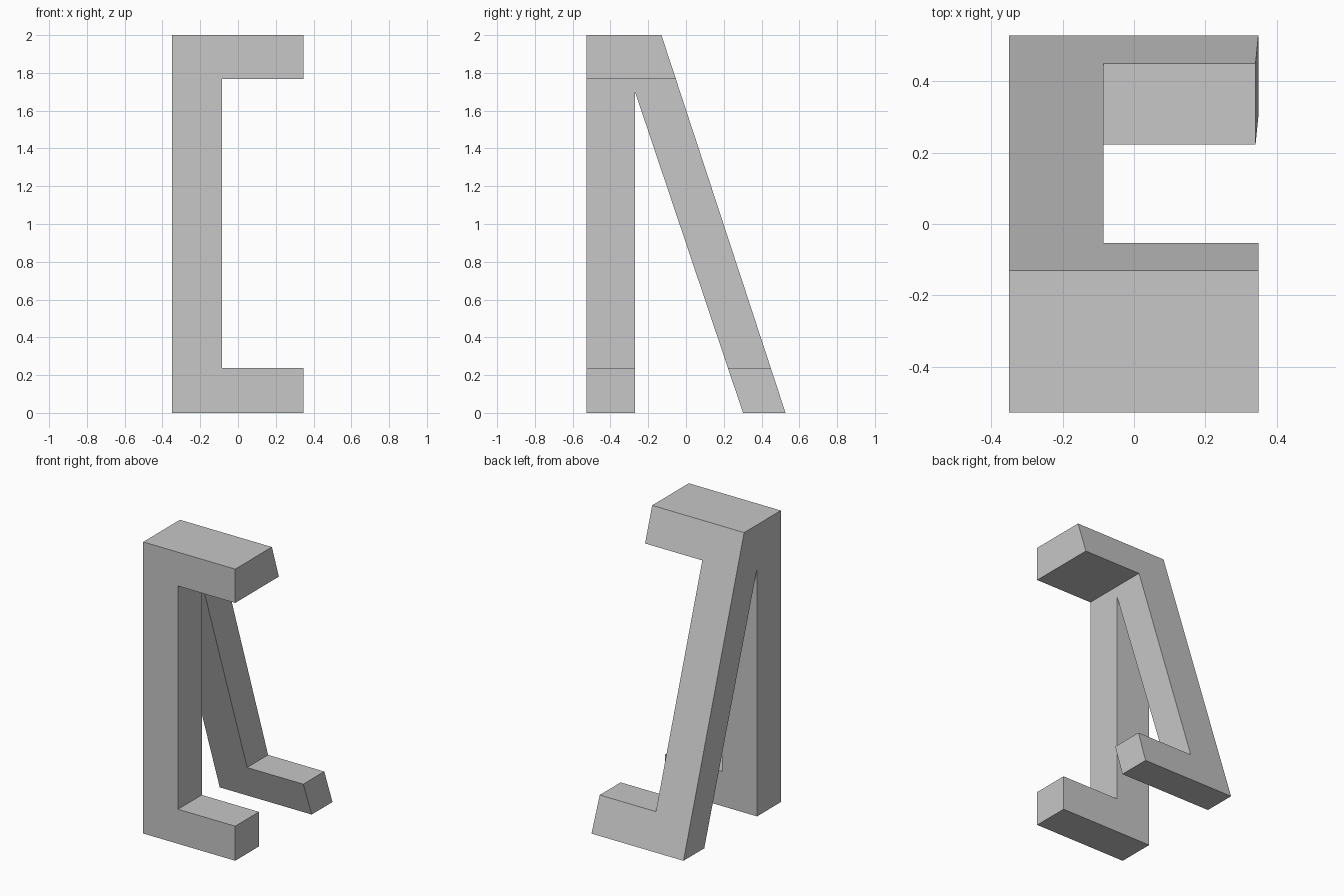
import bpy
import bmesh

cube = bpy.data.objects.get("Cube")
if cube:
    bpy.data.objects.remove(cube, do_unlink=True)

grey = bpy.data.materials.new("plain grey")
grey.use_nodes = True
colour = (0.57, 0.57, 0.57, 1)
grey.diffuse_color = colour
grey.node_tree.nodes["Principled BSDF"].inputs["Base Color"].default_value = colour


def prism(name, profile, x0, x1):
    """Extrude a side profile of (y, z) points from x0 to x1."""
    bm = bmesh.new()
    face = bm.faces.new([bm.verts.new((x0, y, z)) for y, z in profile])
    grown = bmesh.ops.extrude_face_region(bm, geom=[face])["geom"]
    verts = [v for v in grown if isinstance(v, bmesh.types.BMVert)]
    bmesh.ops.translate(bm, verts=verts, vec=(x1 - x0, 0, 0))
    bmesh.ops.recalc_face_normals(bm, faces=bm.faces)
    mesh = bpy.data.meshes.new(name)
    bm.to_mesh(mesh)
    bm.free()
    mesh.materials.append(grey)
    obj = bpy.data.objects.new(name, mesh)
    bpy.context.collection.objects.link(obj)
    return obj


# Splayed two-legged body, seen from the side
body = prism("bracket_body", [
    (-0.527, 0), (-0.27, 0), (-0.27, 1.70), (0.302, 0),
    (0.527, 0), (-0.13, 2), (-0.527, 2)], -0.35, 0.348)

# Opening that leaves a spine, a top arm and two feet
cutter = prism("opening_cutter", [
    (-1, 0.237), (1, 0.237), (1, 1.768), (-1, 1.768)], -0.086, 1)
cutter.hide_render = True

cut = body.modifiers.new("opening", 'BOOLEAN')
cut.operation = 'DIFFERENCE'
cut.solver = 'EXACT'
cut.object = cutter
bpy.context.view_layer.objects.active = body
bpy.ops.object.modifier_apply(modifier=cut.name)
bpy.data.objects.remove(cutter, do_unlink=True)

# Slight lean on the end of the rear foot
for v in body.data.vertices:
    if v.co.x > 0.3 and v.co.y > 0.1 and 0.1 < v.co.z < 1:
        v.co.x = 0.34
